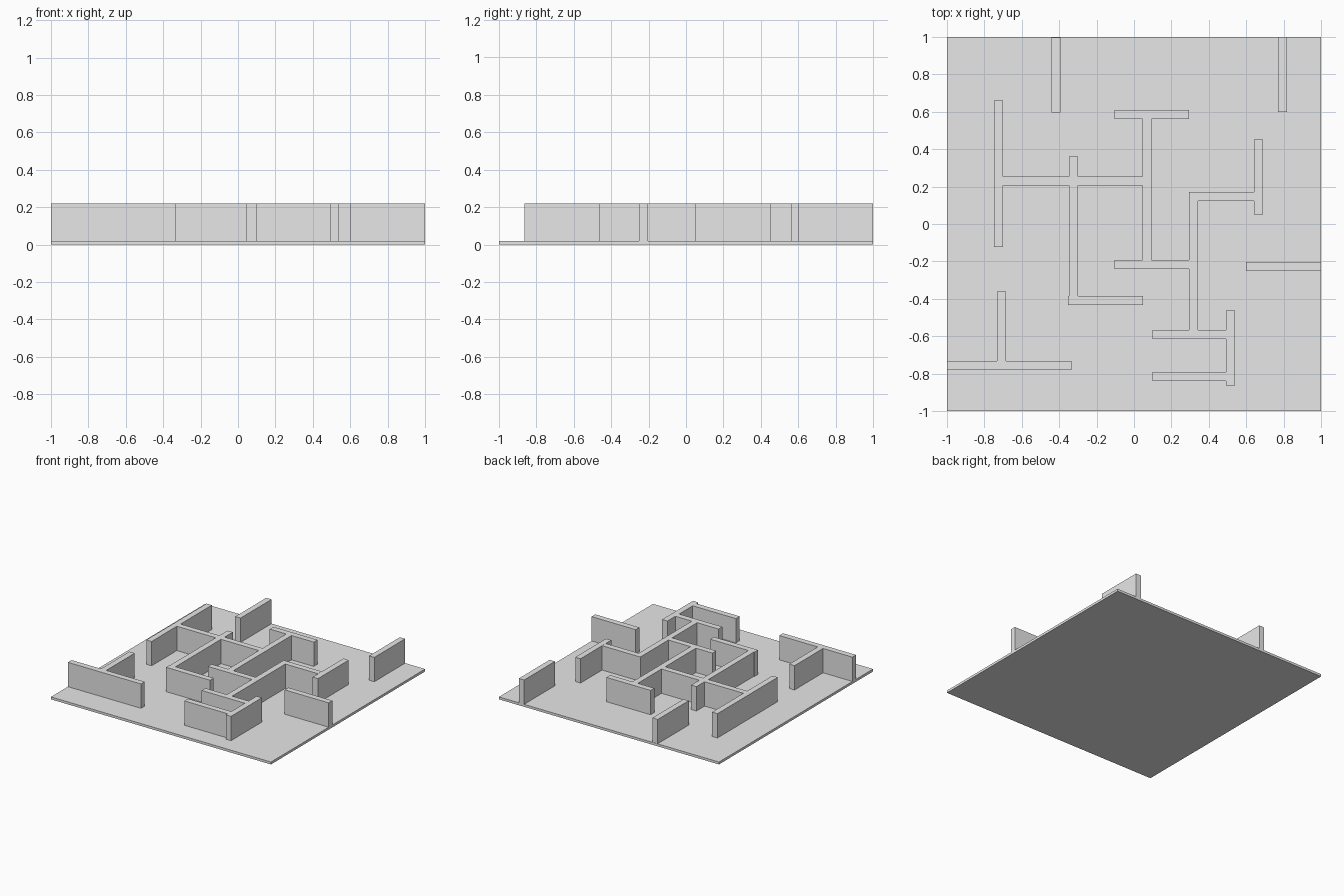
import bpy
import bmesh

cube = bpy.data.objects.get("Cube")
if cube:
    bpy.data.objects.remove(cube, do_unlink=True)

FLOOR = 0.02      # floor slab thickness
TOP = 0.22        # top of the walls
HALF = 0.024      # half the wall thickness

# One plain grey for everything
grey = bpy.data.materials.new("plain grey")
grey.use_nodes = True
grey.diffuse_color = (0.8, 0.8, 0.8, 1)
grey.node_tree.nodes["Principled BSDF"].inputs["Base Color"].default_value = (0.8, 0.8, 0.8, 1)


def box(name, x0, x1, y0, y1, z0, z1):
    bm = bmesh.new()
    bmesh.ops.create_cube(bm, size=1)
    for v in bm.verts:
        v.co.x = x1 if v.co.x > 0 else x0
        v.co.y = y1 if v.co.y > 0 else y0
        v.co.z = z1 if v.co.z > 0 else z0
    mesh = bpy.data.meshes.new(name)
    bm.to_mesh(mesh)
    bm.free()
    mesh.materials.append(grey)
    obj = bpy.data.objects.new(name, mesh)
    bpy.context.collection.objects.link(obj)
    return obj


def wall_along_x(name, y, start, end):
    box(name, start, end, y - HALF, y + HALF, FLOOR, TOP)


def wall_along_y(name, x, start, end):
    box(name, x - HALF, x + HALF, start, end, FLOOR, TOP)


# Floor slab
box("floor", -1, 1, -1, 1, 0, FLOOR)

# Walls running left to right
wall_along_x("back_cross_wall", 0.586, -0.105, 0.295)
wall_along_x("long_link_wall", 0.23, -0.70, 0.045)
wall_along_x("left_link_wall", 0.148, 0.297, 0.641)
wall_along_x("centre_wall", -0.217, -0.105, 0.295)
wall_along_x("left_edge_wall", -0.227, 0.60, 1.0)
wall_along_x("front_centre_wall", -0.408, -0.352, 0.048)
wall_along_x("front_left_wall", -0.59, 0.10, 0.493)
wall_along_x("front_end_wall", -0.815, 0.10, 0.493)
wall_along_x("right_edge_wall", -0.756, -1.0, -0.335)

# Walls running front to back
wall_along_y("back_right_wall", -0.418, 0.595, 0.998)
wall_along_y("back_left_wall", 0.795, 0.60, 1.0)
wall_along_y("right_long_wall", -0.724, -0.122, 0.66)
wall_along_y("right_inner_wall", -0.323, -0.385, 0.36)
wall_along_y("centre_spine_wall", 0.069, -0.194, 0.563)
wall_along_y("left_spine_wall", 0.319, -0.567, 0.172)
wall_along_y("left_outer_wall", 0.666, 0.052, 0.452)
wall_along_y("front_outer_wall", 0.517, -0.863, -0.463)
wall_along_y("front_right_stub_wall", -0.709, -0.733, -0.362)
